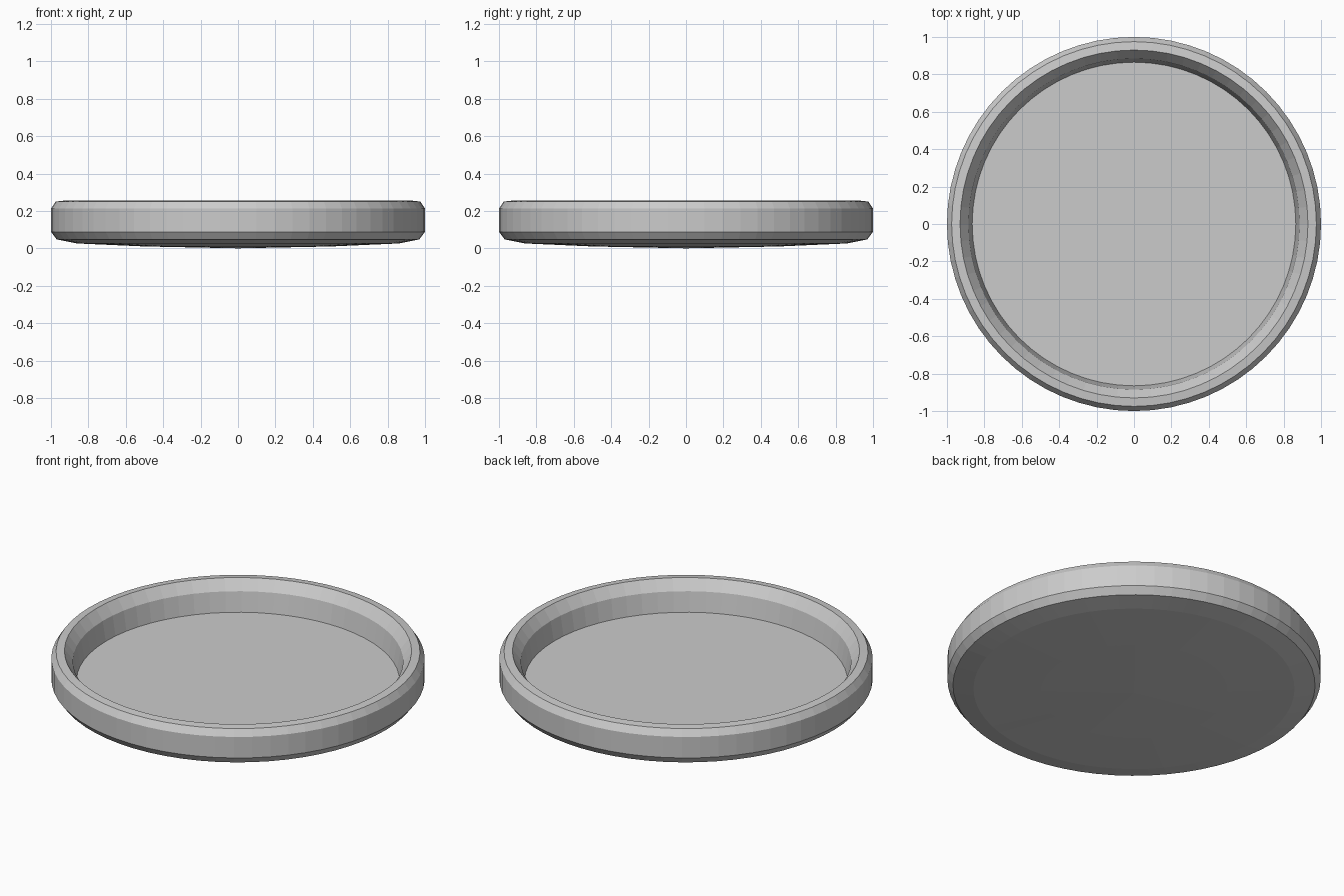
import bpy, bmesh
from math import tau

if "Cube" in bpy.data.objects:
    bpy.data.objects.remove(bpy.data.objects["Cube"])

SEGMENTS = 64

# Half cross-section (radius, height): underside centre, outer wall, rim, inner wall, floor
PROFILE = [
    (0.0, 0.0), (0.5, 0.01), (0.86, 0.026), (0.97, 0.048),
    (1.0, 0.088), (1.0, 0.212), (0.975, 0.25), (0.93, 0.255),
    (0.885, 0.195), (0.865, 0.08), (0.0, 0.08),
]


def lathe(name, profile, segments):
    """Revolve a profile around the z axis into a closed, flat-shaded object."""
    bm = bmesh.new()
    verts = [bm.verts.new((r, 0, z)) for r, z in profile]
    edges = [bm.edges.new(pair) for pair in zip(verts, verts[1:])]
    bmesh.ops.spin(bm, geom=verts + edges, cent=(0, 0, 0), axis=(0, 0, 1),
                   angle=tau, steps=segments, use_duplicate=False)
    bmesh.ops.remove_doubles(bm, verts=bm.verts, dist=1e-4)
    bmesh.ops.recalc_face_normals(bm, faces=bm.faces)
    mesh = bpy.data.meshes.new(name)
    bm.to_mesh(mesh)
    bm.free()
    obj = bpy.data.objects.new(name, mesh)
    bpy.context.collection.objects.link(obj)
    return obj


# Shallow round dish with a bevelled rim and a slightly domed underside
lathe("round_dish", PROFILE, SEGMENTS)
